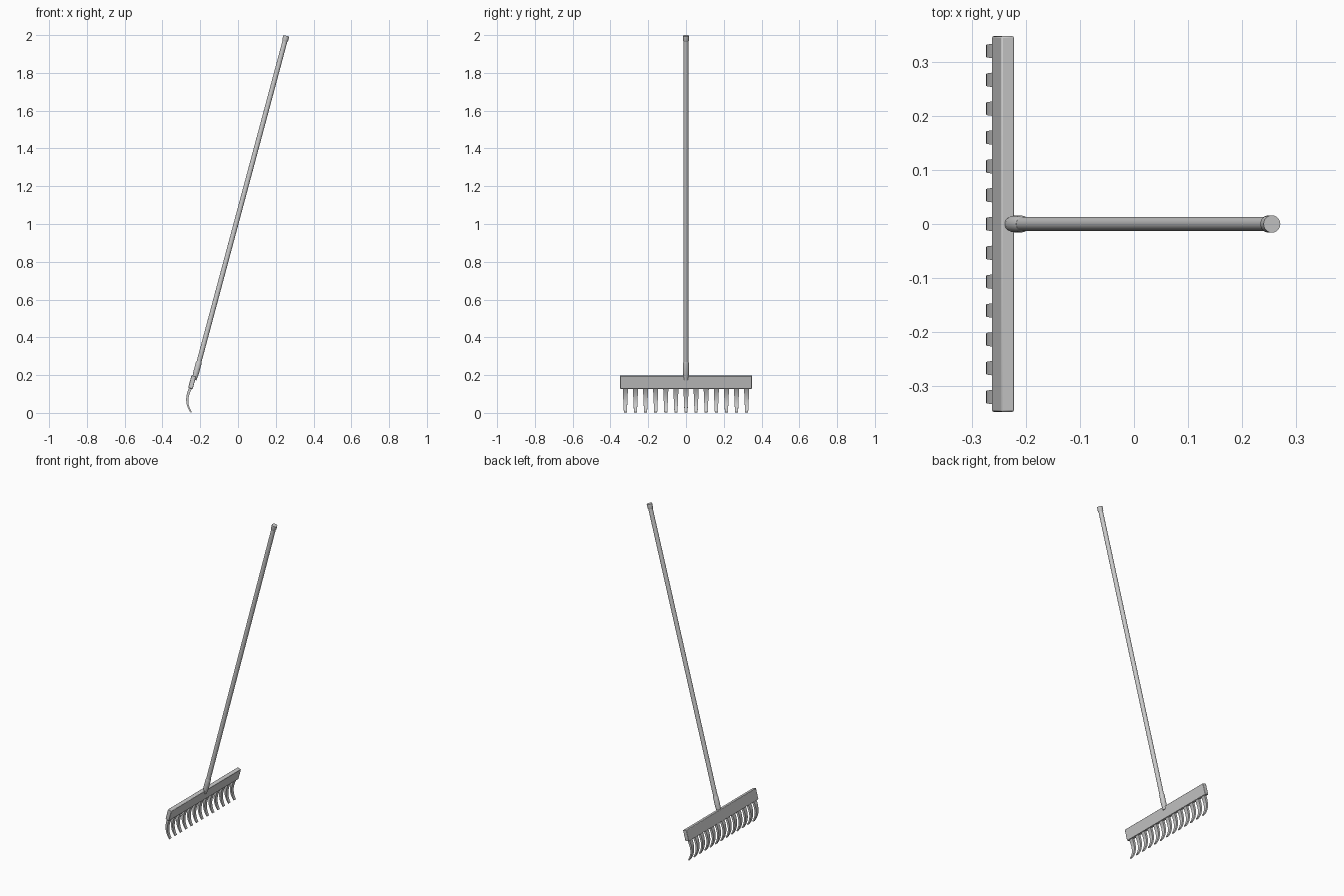
import bpy, bmesh, math
from mathutils import Vector

if "Cube" in bpy.data.objects:
    bpy.data.objects.remove(bpy.data.objects["Cube"])

TILT = math.radians(15)


def finish(name, bm, angle=35):
    bmesh.ops.recalc_face_normals(bm, faces=bm.faces)
    me = bpy.data.meshes.new(name)
    bm.to_mesh(me)
    bm.free()
    ob = bpy.data.objects.new(name, me)
    bpy.context.collection.objects.link(ob)
    bpy.context.view_layer.objects.active = ob
    ob.select_set(True)
    bpy.ops.object.shade_smooth_by_angle(angle=math.radians(angle))
    ob.select_set(False)
    return ob


def loft(bm, rings):
    loops = [[bm.verts.new(p) for p in r] for r in rings]
    n = len(loops[0])
    for a, b in zip(loops, loops[1:]):
        for i in range(n):
            bm.faces.new((a[i], a[(i + 1) % n], b[(i + 1) % n], b[i]))
    bm.faces.new(loops[0])
    bm.faces.new(loops[-1])


up = Vector((math.sin(TILT), 0, math.cos(TILT)))
across = Vector((math.cos(TILT), 0, -math.sin(TILT)))
side = Vector((0, 1, 0))
top = Vector((0.256, 0, 1.996))


# Turned parts along the tilted pole: (distance down from top, radius)
def turned(name, profile, sides=24):
    bm = bmesh.new()
    loft(bm, [[top - up * d + (across * math.cos(t) + side * math.sin(t)) * r
               for t in (2 * math.pi * i / sides for i in range(sides))]
              for d, r in profile])
    return finish(name, bm)


turned("handle", [(0.02, 0.013), (1.81, 0.013)])
turned("grip_cap", [(0, 0.016), (0.024, 0.016), (0.03, 0.0135)])
turned("socket", [(1.785, 0.0132), (1.795, 0.0155), (1.85, 0.0155), (1.87, 0.013), (1.885, 0.012)])

# Head bar
bpy.ops.mesh.primitive_cube_add(size=1, location=(-0.243, 0, 0.163), rotation=(0, TILT, 0))
bar = bpy.context.object
bar.name = "head_bar"
bar.scale = (0.025, 0.697, 0.069)
bpy.ops.object.transform_apply(location=False, rotation=False, scale=True)
bev = bar.modifiers.new("bevel", 'BEVEL')
bev.width = 0.003
bev.segments = 2
bpy.ops.object.shade_smooth_by_angle(angle=math.radians(35))

# Curved tapering tines: x, z, half width, half thickness
A, B, C = Vector((-0.247, 0.14)), Vector((-0.290, 0.062)), Vector((-0.2475, 0.003))
N = 10
for k in range(13):
    y = (k - 6) * 0.0535
    bm = bmesh.new()
    rings = []
    for i in range(N + 1):
        t = i / N
        p = A * (1 - t) ** 2 + B * 2 * t * (1 - t) + C * t * t
        d = ((B - A) * (1 - t) + (C - B) * t).normalized()
        n = Vector((-d.y, d.x))
        w = 0.014 - 0.006 * t
        h = 0.008 - 0.0045 * t
        rings.append([(p.x + n.x * h * a, y + w * b, p.y + n.y * h * a)
                      for a, b in ((1, 1), (1, -1), (-1, -1), (-1, 1))])
    loft(bm, rings)
    finish(f"tine_{k + 1}", bm)
